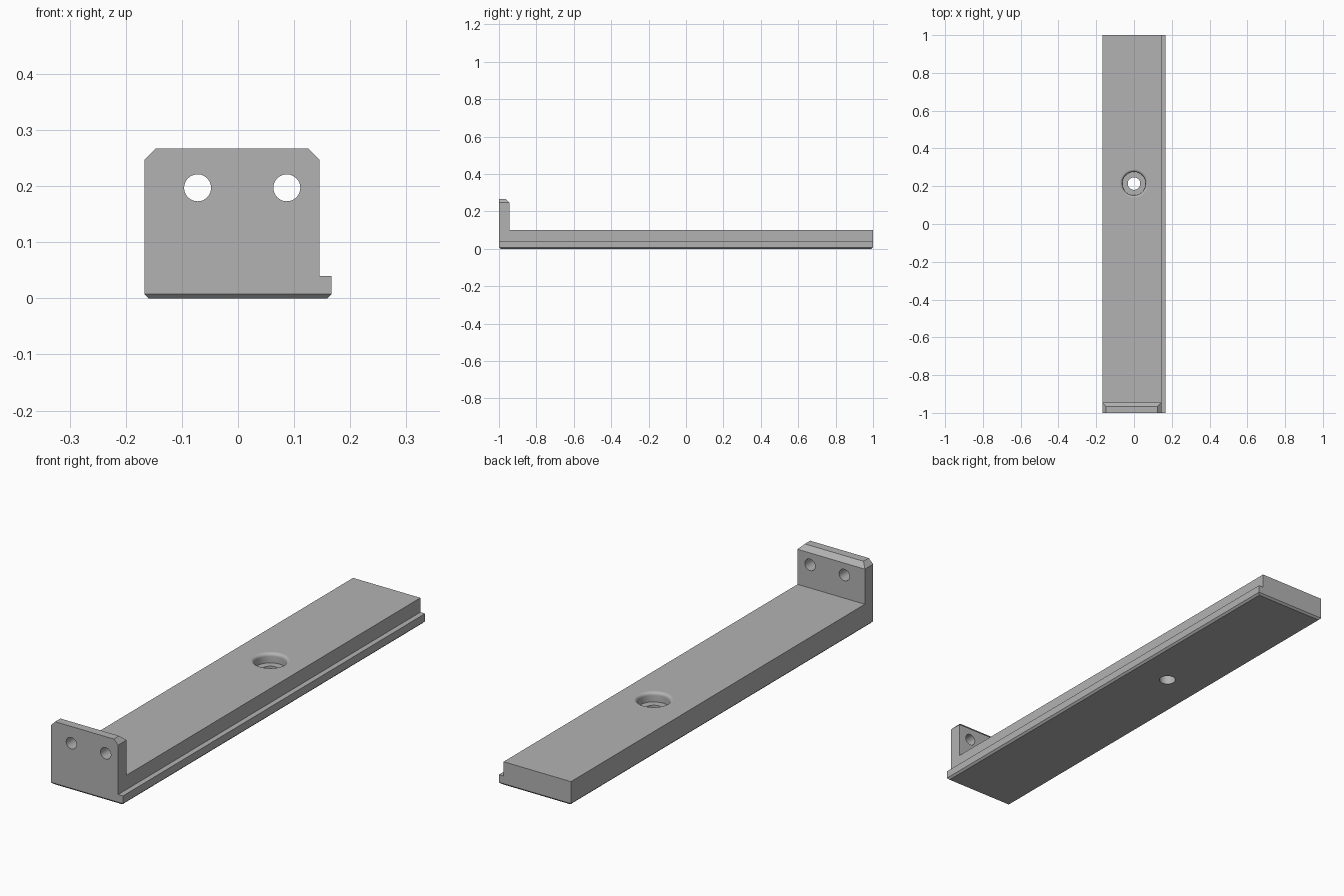
import bpy
import bmesh
from math import cos, sin, pi, radians
from mathutils import Matrix, Vector

default = bpy.data.objects.get("Cube")
if default:
    bpy.data.objects.remove(default, do_unlink=True)

grey = bpy.data.materials.new("plain_grey")
grey.use_nodes = True
colour = (0.45, 0.45, 0.45, 1)
grey.diffuse_color = colour
grey.node_tree.nodes["Principled BSDF"].inputs["Base Color"].default_value = colour


def add_object(name, bm):
    bmesh.ops.recalc_face_normals(bm, faces=bm.faces[:])
    mesh = bpy.data.meshes.new(name)
    bm.to_mesh(mesh)
    bm.free()
    mesh.materials.append(grey)
    obj = bpy.data.objects.new(name, mesh)
    bpy.context.collection.objects.link(obj)
    return obj


def lathe_cutter(name, profile, matrix, steps=48):
    """Spin a (radius, height) profile that starts and ends on the axis."""
    bm = bmesh.new()
    verts = [bm.verts.new((r, 0, z)) for r, z in profile]
    edges = [bm.edges.new(pair) for pair in zip(verts, verts[1:])]
    bmesh.ops.spin(bm, geom=verts + edges, cent=(0, 0, 0), axis=(0, 0, 1),
                   angle=2 * pi, steps=steps)
    bmesh.ops.remove_doubles(bm, verts=bm.verts[:], dist=1e-5)
    bm.transform(matrix)
    obj = add_object(name, bm)
    obj.hide_render = True
    return obj


def bevel(bm, edges, size):
    bmesh.ops.bevel(bm, geom=edges, offset=size, offset_type='OFFSET',
                    segments=1, profile=0.5, affect='EDGES')


def edges_at(bm, test):
    return [e for e in bm.edges if all(test(v.co) for v in e.verts)]


# Long bar with a side lip, extruded from its cross-section
BASE_TOP, TAB_TOP, TAB_BACK = 0.10, 0.267, -0.945
section = [(-0.167, 0), (0.167, 0), (0.167, 0.04), (0.145, 0.04),
           (0.145, BASE_TOP), (-0.167, BASE_TOP)]
bm = bmesh.new()
end = bm.faces.new([bm.verts.new((x, -1, z)) for x, z in section])
grown = bmesh.ops.extrude_face_region(bm, geom=[end], use_keep_orig=True)
bmesh.ops.translate(bm, vec=(0, 2, 0),
                    verts=[v for v in grown["geom"] if isinstance(v, bmesh.types.BMVert)])
bmesh.ops.recalc_face_normals(bm, faces=bm.faces[:])

# Upright end tab raised from the front strip of the bar
bmesh.ops.bisect_plane(bm, geom=bm.verts[:] + bm.edges[:] + bm.faces[:],
                       plane_co=(0, TAB_BACK, 0), plane_no=(0, 1, 0))
strip = [f for f in bm.faces
         if all(v.co.z > BASE_TOP - 0.001 and v.co.y < TAB_BACK + 0.001 for v in f.verts)]
grown = bmesh.ops.extrude_face_region(bm, geom=strip)
bmesh.ops.translate(bm, vec=(0, 0, TAB_TOP - BASE_TOP),
                    verts=[v for v in grown["geom"] if isinstance(v, bmesh.types.BMVert)])
bmesh.ops.dissolve_limit(bm, angle_limit=radians(1), verts=bm.verts[:], edges=bm.edges[:])

# Chamfers: tab top on three sides, underside on all four
top = [e for e in edges_at(bm, lambda c: c.z > TAB_TOP - 0.001)
       if any(v.co.y > -0.99 for v in e.verts)]
bevel(bm, top, 0.02)
bevel(bm, edges_at(bm, lambda c: c.z < 0.001), 0.008)
bracket = add_object("bracket", bm)

# Counterbored hole with a rounded rim
BORE, RIM = 0.062, 0.013
rim = [(BORE + RIM - RIM * cos(a), BASE_TOP - RIM + RIM * sin(a))
       for a in (i * pi / 12 for i in range(7))]
bore_profile = [(0, -0.1), (0.033, -0.1), (0.033, 0.06), (BORE, 0.06), *rim,
                (BORE + RIM, 0.15), (0, 0.15)]
cutters = [lathe_cutter("bore_cutter", bore_profile, Matrix.Translation((0, 0.214, 0)))]

# Two round holes through the tab
pin_profile = [(0, -0.1), (0.024, -0.1), (0.024, 0.1), (0, 0.1)]
for x in (-0.072, 0.087):
    place = Matrix.Translation((x, -0.97, 0.197)) @ Matrix.Rotation(pi / 2, 4, 'X')
    cutters.append(lathe_cutter("tab_hole_cutter", pin_profile, place))

for cutter in cutters:
    mod = bracket.modifiers.new(cutter.name, 'BOOLEAN')
    mod.operation = 'DIFFERENCE'
    mod.solver = 'EXACT'
    mod.object = cutter

# Bake the cuts and remove the cutters
graph = bpy.context.evaluated_depsgraph_get()
mesh = bpy.data.meshes.new_from_object(bracket.evaluated_get(graph))
bracket.modifiers.clear()
bracket.data = mesh
for cutter in cutters:
    bpy.data.objects.remove(cutter, do_unlink=True)

# Smooth only the curved hole walls
for face in mesh.polygons:
    face.use_smooth = face.area < 0.001 and abs(face.normal.z) < 0.999
